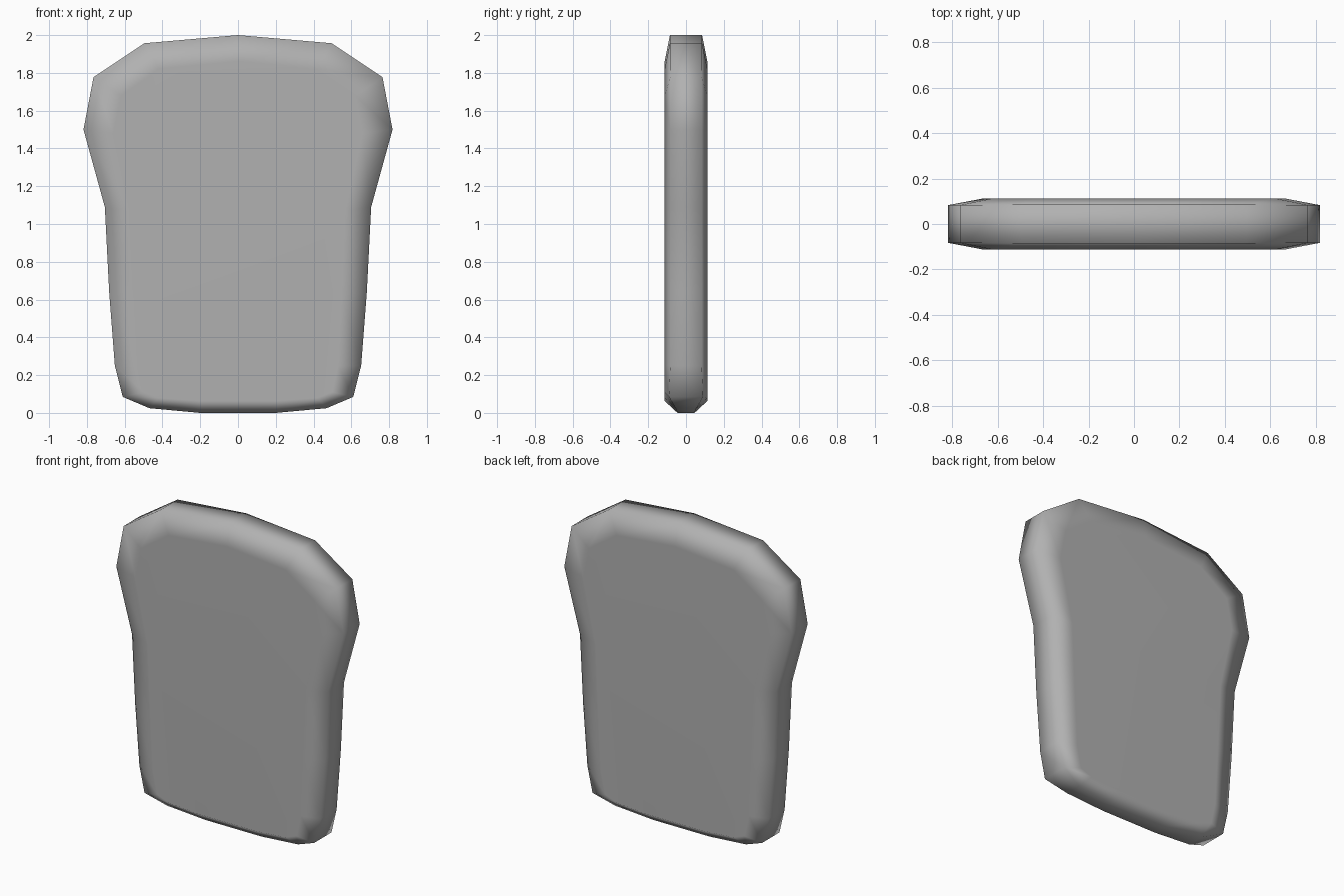
import bpy, bmesh

if "Cube" in bpy.data.objects:
    bpy.data.objects.remove(bpy.data.objects["Cube"])

# Right half of the slice: rim x, rim z, rim half-thickness, inset face x, z
half = [
    (0.00, 2.00, 0.085, 0.00, 1.86),
    (0.495, 1.957, 0.085, 0.42, 1.82),
    (0.765, 1.777, 0.083, 0.62, 1.68),
    (0.818, 1.50, 0.083, 0.66, 1.48),
    (0.705, 1.09, 0.083, 0.57, 1.07),
    (0.682, 0.64, 0.083, 0.55, 0.62),
    (0.652, 0.25, 0.083, 0.53, 0.25),
    (0.61, 0.085, 0.090, 0.50, 0.11),
    (0.47, 0.025, 0.055, 0.42, 0.08),
    (0.20, 0.00, 0.045, 0.20, 0.063),
]
FACE_Y = 0.113

# Mirror the half profile into a full closed outline
full = half + [(-a, b, c, -d, e) for a, b, c, d, e in reversed(half[1:])]

# Loops from front face, over the crust, to back face
bm = bmesh.new()
loops = [
    [bm.verts.new((p[3], -FACE_Y, p[4])) for p in full],
    [bm.verts.new((p[0], -p[2], p[1])) for p in full],
    [bm.verts.new((p[0], p[2], p[1])) for p in full],
    [bm.verts.new((p[3], FACE_Y, p[4])) for p in full],
]
n = len(full)
for a, b in zip(loops, loops[1:]):
    for i in range(n):
        j = (i + 1) % n
        bm.faces.new((a[i], a[j], b[j], b[i]))
bm.faces.new(loops[0])
bm.faces.new(loops[-1])
bmesh.ops.recalc_face_normals(bm, faces=bm.faces)
for f in bm.faces:
    f.smooth = True

mesh = bpy.data.meshes.new("bread_slice")
bm.to_mesh(mesh)
bm.free()
slice_obj = bpy.data.objects.new("bread_slice", mesh)
bpy.context.collection.objects.link(slice_obj)

# Area-weighted normals: flat cut faces, rounded-looking crust
wn = slice_obj.modifiers.new("soft_crust", 'WEIGHTED_NORMAL')
wn.mode = 'FACE_AREA'

# Darker grey
mat = bpy.data.materials.new("dark_grey")
mat.diffuse_color = (0.44, 0.44, 0.44, 1)
mat.use_nodes = True
mat.node_tree.nodes["Principled BSDF"].inputs["Base Color"].default_value = mat.diffuse_color
mesh.materials.append(mat)
